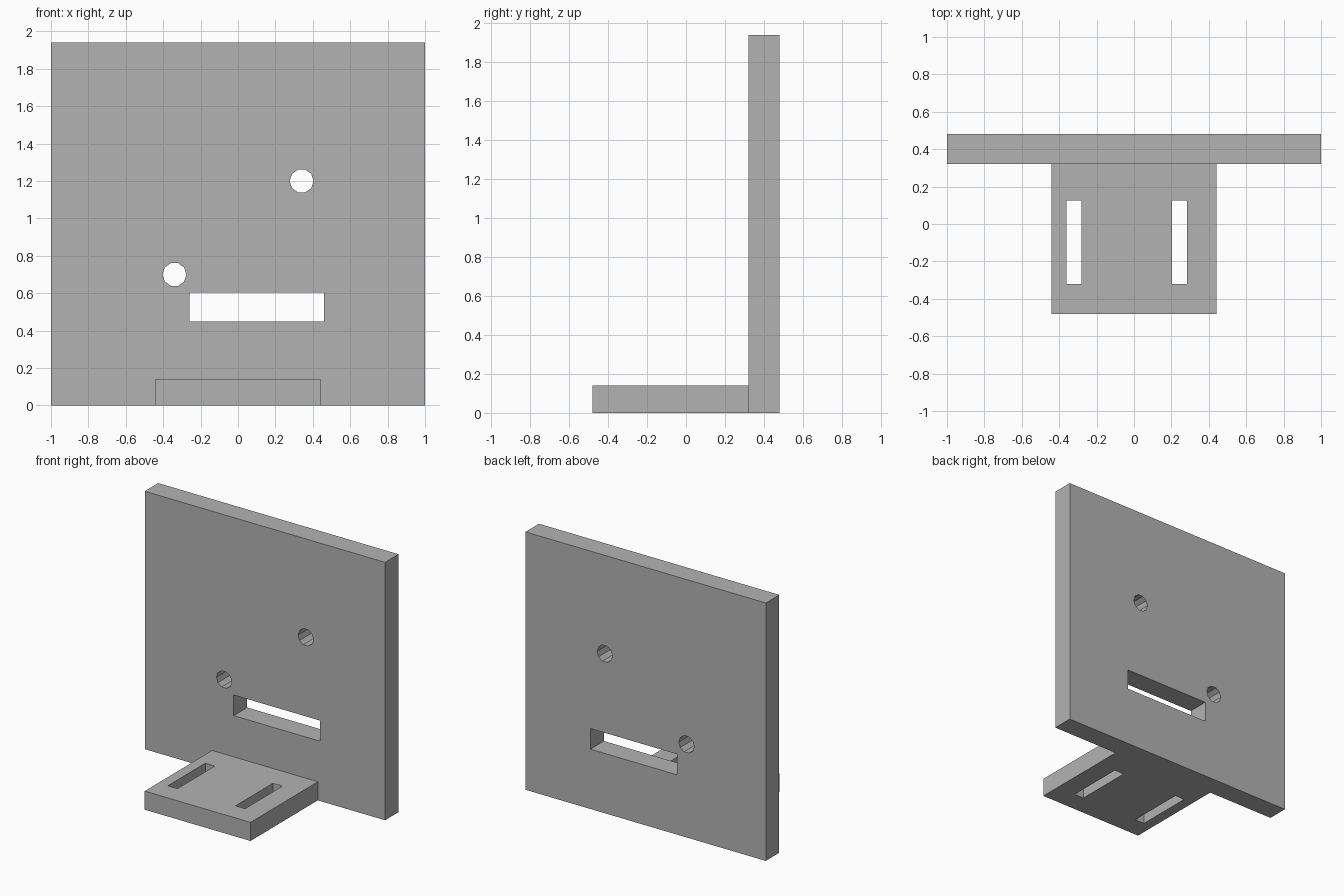
import bpy
from math import radians

cube = bpy.data.objects.get("Cube")
if cube:
    bpy.data.objects.remove(cube, do_unlink=True)

grey = bpy.data.materials.new("plain grey")
grey.use_nodes = True
colour = (0.45, 0.45, 0.45, 1)
grey.diffuse_color = colour
grey.node_tree.nodes["Principled BSDF"].inputs["Base Color"].default_value = colour


def box(name, low, high):
    """Box between two opposite corners."""
    bpy.ops.mesh.primitive_cube_add(size=1, location=[(a + b) / 2 for a, b in zip(low, high)])
    ob = bpy.context.object
    ob.name = name
    ob.scale = [b - a for a, b in zip(low, high)]
    bpy.ops.object.transform_apply(location=False, rotation=False)
    ob.data.materials.append(grey)
    return ob


def hole_cutter(name, x, z):
    """Ten-sided cutter running front to back, with corners at its sides."""
    bpy.ops.mesh.primitive_cylinder_add(vertices=10, radius=0.064, depth=0.5,
                                        location=(x, 0.4, z))
    ob = bpy.context.object
    ob.name = name
    ob.rotation_euler = (radians(90), radians(90), 0)
    bpy.ops.object.transform_apply(location=False, scale=False)
    ob.data.materials.append(grey)
    return ob


def cut(target, cutters):
    """Cut each shape out of the target, then remove the cutter."""
    for cutter in cutters:
        cutter.hide_render = True
        mod = target.modifiers.new("cut", 'BOOLEAN')
        mod.operation = 'DIFFERENCE'
        mod.solver = 'EXACT'
        mod.object = cutter
        bpy.context.view_layer.objects.active = target
        bpy.ops.object.modifier_apply(modifier=mod.name)
        bpy.data.objects.remove(cutter, do_unlink=True)


# Upright plate with a wide slot and two round holes
plate = box("upright_plate", (-1, 0.32, 0), (1, 0.48, 1.94))
cut(plate, [
    box("wide_slot_cutter", (-0.26, 0.2, 0.45), (0.46, 0.6, 0.605)),
    hole_cutter("upper_hole_cutter", 0.34, 1.2),
    hole_cutter("lower_hole_cutter", -0.34, 0.7),
])

# Foot plate with two long adjustment slots
foot = box("foot_plate", (-0.44, -0.48, 0), (0.44, 0.32, 0.14))
cut(foot, [box("foot_slot_cutter", (x, -0.32, -0.1), (x + 0.08, 0.125, 0.3))
           for x in (-0.36, 0.203)])
